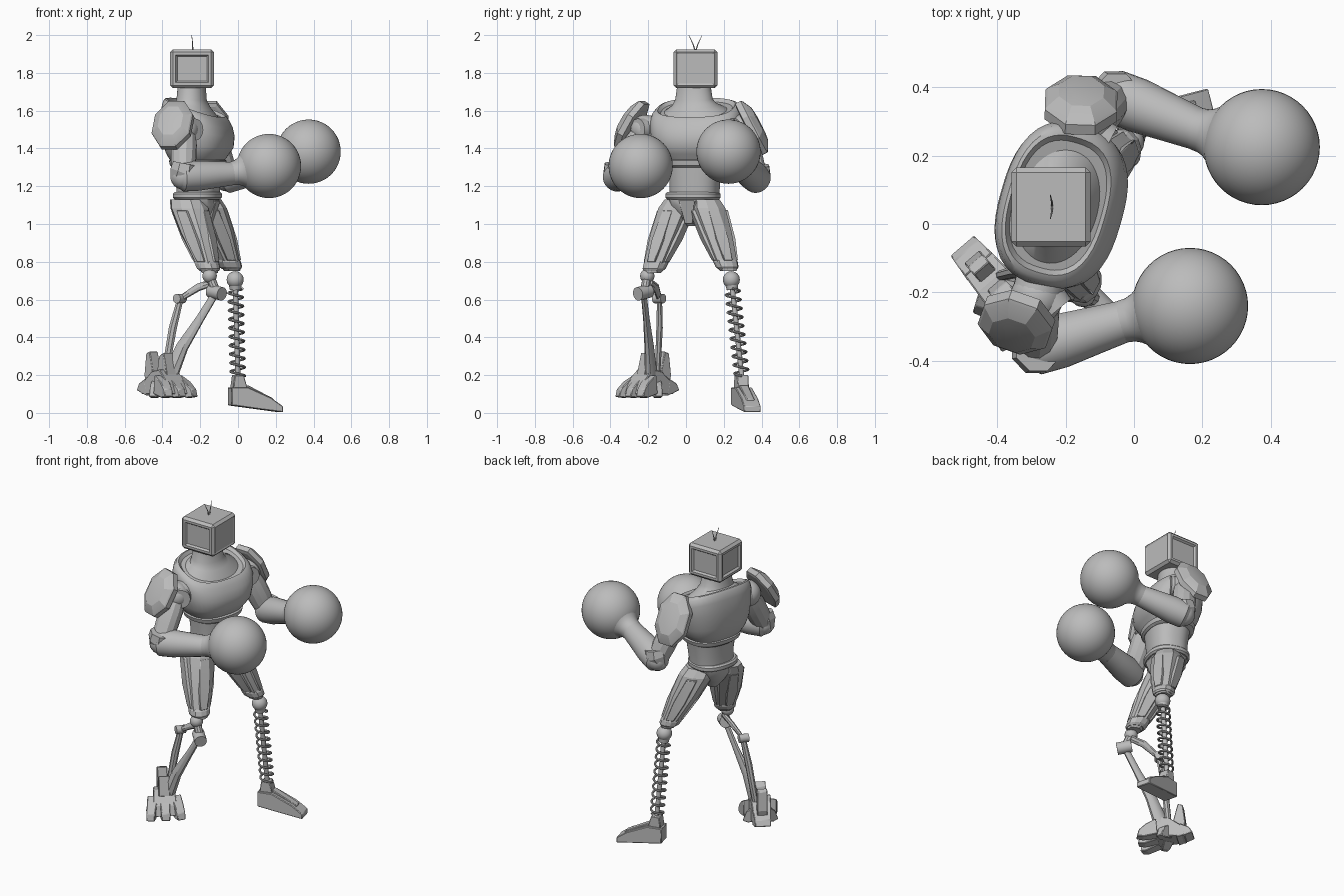
import bpy, bmesh, math
from mathutils import Vector as V, Quaternion, Euler

if "Cube" in bpy.data.objects:
    bpy.data.objects.remove(bpy.data.objects["Cube"])

GREY = (0.5, 0.5, 0.5, 1)
metal = bpy.data.materials.new("grey_metal")
metal.use_nodes = True
metal.diffuse_color = GREY
metal.node_tree.nodes["Principled BSDF"].inputs["Base Color"].default_value = GREY
YAW = math.radians(-16)


def finish(name, bm, angle=35, bevel=0):
    bmesh.ops.recalc_face_normals(bm, faces=bm.faces)
    mesh = bpy.data.meshes.new(name)
    bm.to_mesh(mesh)
    bm.free()
    mesh.materials.append(metal)
    mesh.shade_smooth()
    mesh.set_sharp_from_angle(angle=math.radians(angle))
    ob = bpy.data.objects.new(name, mesh)
    bpy.context.collection.objects.link(ob)
    if bevel:
        mod = ob.modifiers.new("edge", "BEVEL")
        mod.width, mod.segments = bevel, 1
    return ob


def loft(name, sections, n=32, power=2.0, angle=35):
    """Skin rings given as (centre, half width x, half width y, rotation)."""
    bm = bmesh.new()
    rings = []
    for c, rx, ry, rot in sections:
        ring = []
        for i in range(n):
            a = math.tau * (i + 0.5) / n
            ca, sa = math.cos(a), math.sin(a)
            k = (abs(ca) ** power + abs(sa) ** power) ** (-1 / power)
            ring.append(bm.verts.new(V(c) + rot @ V((rx * ca * k, ry * sa * k, 0))))
        rings.append(ring)
    for r, s in zip(rings, rings[1:]):
        for i in range(n):
            bm.faces.new((r[i], r[i - 1], s[i - 1], s[i]))
    bm.faces.new(rings[0])
    bm.faces.new(rings[-1])
    return finish(name, bm, angle)


def limb(name, points, radii, n=20, flat=1.0, angle=35):
    """Tube along a path, one radius per point."""
    pts = [V(p) for p in points]
    rot, prev, sections = Quaternion(), V((0, 0, 1)), []
    for i, p in enumerate(pts):
        t = (pts[min(i + 1, len(pts) - 1)] - pts[max(i - 1, 0)]).normalized()
        rot = prev.rotation_difference(t) @ rot
        prev = t
        r = radii[i] if isinstance(radii, (list, tuple)) else radii
        sections.append((p, r, r * flat, rot.copy()))
    return loft(name, sections, n, angle=angle)


def ball(name, c, r, n=32):
    bm = bmesh.new()
    bmesh.ops.create_uvsphere(bm, u_segments=n, v_segments=n // 2, radius=r)
    bmesh.ops.translate(bm, verts=bm.verts, vec=V(c))
    return finish(name, bm)


def hull(name, points, origin=(0, 0, 0), yaw=0.0, bevel=0.004):
    """Faceted solid wrapped round a few corner points."""
    bm = bmesh.new()
    rot = Euler((0, 0, yaw)).to_matrix()
    for p in points:
        bm.verts.new(rot @ V(p) + V(origin))
    bmesh.ops.convex_hull(bm, input=bm.verts)
    bmesh.ops.dissolve_limit(bm, angle_limit=0.02, verts=bm.verts, edges=bm.edges)
    return finish(name, bm, 20, bevel)


def wedge(name, profile, w0, w1, origin, yaw):
    """Side profile (x, z) given width that runs from w0 at the back to w1 in front."""
    xs = [p[0] for p in profile]
    pts = []
    for x, z in profile:
        w = w0 + (w1 - w0) * (x - min(xs)) / (max(xs) - min(xs))
        pts += [(x, w, z), (x, -w, z)]
    return hull(name, pts, origin, yaw)


def at(p, q, t):
    return V(p).lerp(V(q), t)


# Head: chamfered box, shallow screen in front, framed panels on the other sides
bm = bmesh.new()
bmesh.ops.create_cube(bm, size=1)
bmesh.ops.scale(bm, verts=bm.verts, vec=(0.232, 0.232, 0.205))
bmesh.ops.bevel(bm, geom=bm.edges[:], offset=0.015, segments=1, affect="EDGES")
panels = [f for f in bm.faces if f.calc_area() > 0.015 and abs(f.normal.z) < 0.5]
screen = [f for f in panels if f.normal.x > 0.5]
framed = [f for f in panels if f.normal.x < 0.5]
bmesh.ops.inset_individual(bm, faces=screen, thickness=0.012, depth=-0.004)
bmesh.ops.inset_individual(bm, faces=framed, thickness=0.02, depth=0)
bmesh.ops.inset_individual(bm, faces=framed, thickness=0.012, depth=-0.012)
bmesh.ops.translate(bm, verts=bm.verts, vec=(-0.243, 0.05, 1.822))
finish("head", bm, 20)
for s in (-1, 1):
    limb("antenna", [(-0.24, 0.05, 1.91), (-0.24, 0.05 + s * 0.012, 1.95),
                     (-0.245, 0.05 + s * 0.035, 2.0)], [0.004, 0.003, 0.0012], 8)


# Neck and torso: rings as (x, y, z, half depth, half width, tilt)
def body(name, rows, n=48, power=2.4):
    return loft(name, [((x, y, z), rx, ry, Euler((0, t, YAW)).to_quaternion())
                       for x, y, z, rx, ry, t in rows], n, power)


body("neck", [(-0.222, 0.052, 1.57, .135, .19, .35), (-0.225, 0.052, 1.6, .125, .17, .33),
              (-0.235, 0.045, 1.63, .092, .12, .22), (-0.245, 0.042, 1.66, .078, .1, .1),
              (-0.245, 0.042, 1.73, .072, .09, 0)], power=2.1)
body("chest", [(-0.215, 0.05, 1.325, .125, .15, 0), (-0.215, 0.05, 1.345, .14, .175, 0),
               (-0.215, 0.05, 1.375, .157, .2, .03), (-0.213, 0.05, 1.42, .178, .222, .1),
               (-0.213, 0.052, 1.5, .185, .238, .2), (-0.217, 0.055, 1.56, .182, .243, .3),
               (-0.22, 0.055, 1.595, .172, .235, .35), (-0.222, 0.055, 1.612, .16, .22, .35),
               (-0.222, 0.055, 1.617, .15, .205, .35), (-0.222, 0.055, 1.6, .138, .19, .35)],
     power=2.6)
body("chest_band", [(-0.213, 0.05, 1.3, .128, .152, 0), (-0.213, 0.05, 1.31, .14, .17, 0),
                    (-0.213, 0.05, 1.335, .145, .178, 0), (-0.213, 0.05, 1.345, .13, .16, 0)])
body("waist", [(-0.212, 0.045, 1.15, .108, .13, 0), (-0.208, 0.047, 1.22, .112, .133, 0),
               (-0.208, 0.05, 1.32, .123, .147, 0)])
body("belt", [(-0.215, 0.037, 1.13, .115, .135, 0), (-0.215, 0.037, 1.14, .124, .145, 0),
              (-0.215, 0.037, 1.16, .124, .145, 0), (-0.215, 0.037, 1.17, .115, .135, 0)])
body("hips", [(-0.21, 0.035, 0.99, .035, .03, 0), (-0.21, 0.035, 1.04, .08, .07, 0),
              (-0.215, 0.035, 1.1, .11, .12, 0), (-0.215, 0.037, 1.14, .11, .135, 0)], 12)
hull("groin_plate", [(.1, w, 1.13) for w in (-.05, .05)] + [(.115, w, 1.12) for w in (-.04, .04)]
     + [(.075, w, 1.0) for w in (-.02, .02)] + [(.02, w, 1.0) for w in (-.02, .02)]
     + [(.02, w, 1.13) for w in (-.05, .05)], (-0.215, 0.035, 0), YAW)

# Arms: shoulder, elbow, wrist, glove centre, pad centre, pad normal, pad half length
ARMS = {
    "right": ((-0.285, -0.215, 1.5), (-0.29, -0.365, 1.25), (-0.03, -0.285, 1.267),
              (0.164, -0.24, 1.307), (-0.345, -0.29, 1.525), (-0.28, -0.8, 0.5), .145),
    "left": ((-0.14, 0.29, 1.5), (-0.06, 0.375, 1.24), (0.185, 0.278, 1.32),
             (0.374, 0.225, 1.383), (-0.155, 0.35, 1.51), (0.03, 0.87, 0.45), .16),
}
for side, (sh, el, wr, gl, pad, nrm, half) in ARMS.items():
    centre = V((-0.215, 0.05, 1.5))
    ball(side + "_shoulder_ball", sh, 0.078)
    limb(side + "_shoulder_joint", [at(centre, sh, .6), at(centre, sh, 1.0)], .075)
    # Round joint cap facing forward
    fwd = Euler((0, 0, YAW - (0.6 if side == "right" else 0.2))).to_matrix() @ V((1, 0, 0))
    hub = at(centre, sh, .92) + fwd * .03
    limb(side + "_joint_cap", [hub, hub + fwd * .05, hub + fwd * .05, hub + fwd * .04],
         [.062, .058, .042, .04], 24)
    limb(side + "_upper_arm", [at(sh, el, t) for t in (.05, .3, .65, .85, 1)],
         [.06, .07, .068, .062, .062], 12, angle=25)
    ball(side + "_elbow", el, 0.068, 16)
    back = at(el, wr, -.1)
    limb(side + "_forearm", [at(back, wr, t) for t in (0, .08, .35, .7, 1)],
         [.058, .078, .08, .07, .062], 24)
    limb(side + "_elbow_guard", [V(el) + V(d) for d in ((-.03, 0, -.035), (0, 0, .02),
                                                        (.01, 0, .07))],
         [.045, .077, .07], 8, angle=15)
    # Boxing glove with a narrow flared cuff
    ball(side + "_glove", gl, 0.17, 48)
    limb(side + "_glove_cuff", [at(wr, gl, t) for t in (-.06, 0, .1, .2, .3, .4, .55)],
         [.06, .063, .065, .073, .088, .112, .115], 32)
    # Octagonal shoulder plate
    rot = V(nrm).to_track_quat("Z", "Y")
    loft(side + "_shoulder_pad",
         [(V(pad) + rot @ V((0, 0, h)), .11 * k, half * k, rot)
          for h, k in ((-.025, .88), (-.02, 1), (.012, 1), (.02, .94), (.045, .62), (.05, .35))],
         8, 2.5, 15)


# Thighs: angular shells with raised panels
def thigh(side, hip, knee, yaw):
    rot = Euler((0, 0, yaw)).to_quaternion()
    rows = ((0, .09, .072), (.12, .1, .088), (.45, .09, .08), (.8, .063, .064),
            (.93, .052, .056), (1, .04, .042))
    loft(side + "_thigh", [(at(hip, knee, t), a, b, rot) for t, a, b in rows], 10, 2.8, 12)
    for k in range(4):
        d = rot @ V((math.cos(math.tau * k / 4), math.sin(math.tau * k / 4), 0))
        w = rot @ V((-math.sin(math.tau * k / 4), math.cos(math.tau * k / 4), 0))
        pts = []
        for t, r, h in ((.15, .092, .035), (.55, .08, .04), (.85, .058, .028)):
            p = at(hip, knee, t)
            for s in (-h, h):
                pts += [p + d * (r + .008) + w * s * .8, p + d * (r - .03) + w * s]
        hull(side + "_thigh_panel", pts, bevel=.003)
    loft(side + "_knee_cuff", [(at(hip, knee, t), a, a, rot) for t, a in
                               ((.84, .06), (.87, .064), (.94, .06), (.97, .05))], 12, 2.4, 15)


thigh("right", (-0.272, -0.03, 1.13), (-0.148, -0.178, 0.74), -.5)
thigh("left", (-0.18, 0.1, 1.13), (-0.03, 0.225, 0.75), .3)

# Left lower leg: ball knee, rod and coil spring
knee, ankle = V((-0.015, 0.24, 0.705)), V((0.0, 0.297, 0.18))
ball("left_knee", knee, 0.045)
limb("left_knee_collar", [at(knee, ankle, .05), at(knee, ankle, .1)], [.034, .03])
limb("left_shin_rod", [knee, ankle], 0.014, 12)
TURNS, STEP = 10, 16
coil = []
for i in range(TURNS * STEP + 1):
    a = math.tau * i / STEP
    coil.append(at(knee, ankle, .09 + .88 * i / (TURNS * STEP))
                + V((math.cos(a), math.sin(a), 0)) * 0.038)
limb("left_spring", coil, 0.0065, 8)

# Left foot: block shoe with raised ridge and ankle
FOOT, TURN = (0.0, 0.294, 0), 0.25
wedge("left_foot", [(-.045, .04), (-.045, .135), (.045, .135), (.17, .08), (.235, .035),
                    (.235, .003), (.12, .025)], .046, .046, FOOT, TURN)
wedge("left_foot_ridge", [(-.02, .13), (-.02, .146), (.05, .146), (.19, .075), (.19, .05)],
      .026, .022, FOOT, TURN)
wedge("left_ankle", [(-.035, .13), (-.025, .2), (.025, .2), (.045, .13)], .034, .03, FOOT, TURN)

# Right lower leg: reversed joint with two struts
ball("right_knee", (-0.15, -0.205, 0.725), 0.038, 24)
limb("right_knee_link", [(-0.15, -0.205, 0.725), (-0.115, -0.22, 0.64)], .024, 10)
limb("right_joint_barrel", [(-0.145, -0.195, 0.645), (-0.085, -0.255, 0.63)], .036, 20)
limb("right_rear_pivot", [(-0.325, -0.165, 0.605), (-0.29, -0.12, 0.605)], .025, 16)
limb("right_thigh_strut", [(-0.135, -0.19, 0.69), (-0.21, -0.16, 0.665), (-0.305, -0.14, 0.605)],
     [.02, .022, .016], 8, .7)
limb("right_rear_strut", [(-0.305, -0.14, 0.605), (-0.345, -0.14, 0.45), (-0.385, -0.15, 0.22)],
     [.018, .023, .02], 8, .8)
limb("right_front_strut", [(-0.115, -0.225, 0.64), (-0.2, -0.21, 0.5), (-0.295, -0.195, 0.35),
                           (-0.36, -0.185, 0.2)], [.02, .023, .034, .045], 8, .7)

# Right foot: narrow clawed shell with toes and a heel spur
CLAW, SPIN = (-0.39, -0.195, 0), -0.86
wedge("right_foot", [(-.13, .1), (-.12, .16), (-.04, .22), (.03, .23), (.1, .16), (.12, .1)],
      .05, .07, CLAW, SPIN)
wedge("right_ankle", [(-.03, .2), (-.01, .3), (.03, .32), (.06, .2)], .03, .034, CLAW, SPIN)
wedge("right_heel", [(-.175, .12), (-.155, .155), (-.1, .18), (-.08, .09)], .045, .055, CLAW, SPIN)
wedge("right_heel_spur", [(-.13, .2), (-.115, .315), (-.085, .325), (-.075, .25), (-.05, .18),
                          (-.12, .16)], .03, .03, CLAW, SPIN)
rot = Euler((0, 0, SPIN)).to_matrix()
for shift, spread in ((-.055, -.25), (0, 0), (.055, .25)):
    wedge("right_toe", [(.03, .1), (.04, .2), (.1, .165), (.14, .125), (.15, .085), (.11, .08)],
          .034, .024, V(CLAW) + rot @ V((0, shift, 0)), SPIN + spread)
for s in (-1, 1):
    wedge("right_side_claw", [(-.02, .1), (-.01, .19), (.05, .15), (.075, .085), (.04, .08)],
          .03, .02, V(CLAW) + rot @ V((-.02, s * .03, 0)), SPIN + s * 1.1)
